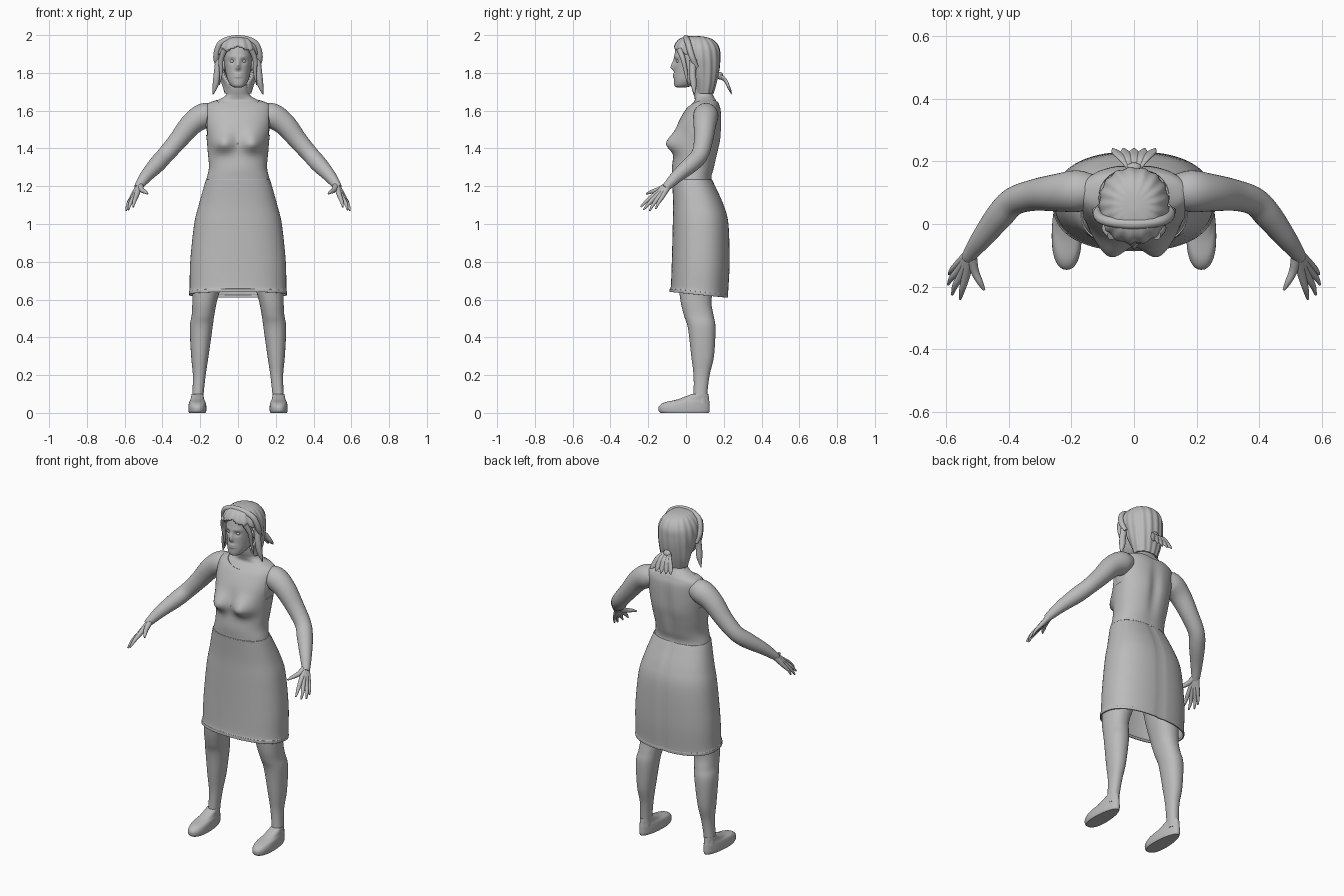
import bpy, bmesh, math
from mathutils import Vector

cube = bpy.data.objects.get("Cube")
if cube:
    bpy.data.objects.remove(cube)

grey = bpy.data.materials.new("plain_grey")
grey.use_nodes = True
COLOUR = (0.5, 0.5, 0.5, 1)
grey.diffuse_color = COLOUR
grey.node_tree.nodes["Principled BSDF"].inputs["Base Color"].default_value = COLOUR


def gauss(v, centre, width):
    return math.exp(-((v - centre) / width) ** 2)


def smooth_keys(keys, steps):
    """Catmull-Rom interpolation of every column of the keys."""
    out = []
    last = len(keys) - 1
    for i in range(last):
        p0, p1, p2, p3 = (keys[min(max(i + k, 0), last)] for k in (-1, 0, 1, 2))
        for s in range(steps):
            t = s / steps
            out.append([b + 0.5 * t * (c - a + t * (2*a - 5*b + 4*c - d + t * (3*(b - c) + d - a)))
                        for a, b, c, d in zip(p0, p1, p2, p3)])
    out.append(list(keys[-1]))
    return out


def select(ob):
    bpy.ops.object.select_all(action='DESELECT')
    ob.select_set(True)
    bpy.context.view_layer.objects.active = ob


def skin_rings(name, rings, capped=True, drop=None, thick=0):
    """Bridge closed rings of points into a smooth shaded object."""
    bm = bmesh.new()
    rows = [[bm.verts.new(p) for p in ring] for ring in rings]
    n = len(rows[0])
    for a, b in zip(rows, rows[1:]):
        for i in range(n):
            j = (i + 1) % n
            bm.faces.new((a[i], a[j], b[j], b[i]))
    if capped:
        bm.faces.new(rows[0])
        bm.faces.new(rows[-1])
    bmesh.ops.recalc_face_normals(bm, faces=bm.faces)
    if drop:
        doomed = [f for f in bm.faces if drop(f.calc_center_median())]
        bmesh.ops.delete(bm, geom=doomed, context='FACES')
    mesh = bpy.data.meshes.new(name)
    bm.to_mesh(mesh)
    bm.free()
    mesh.materials.append(grey)
    ob = bpy.data.objects.new(name, mesh)
    bpy.context.collection.objects.link(ob)
    select(ob)
    bpy.ops.object.shade_smooth_by_angle(angle=math.radians(50))
    if thick:
        mod = ob.modifiers.new("thickness", 'SOLIDIFY')
        mod.thickness = thick
        mod.offset = -1
    return ob


def loft(name, keys, steps=6, n=48, power=2.2, grow=0, warp=None, side=1, **kw):
    """Stack rounded sections; each key is z, centre x, half width, front y, back y."""
    rings = []
    for z, cx, hw, front, back in smooth_keys(keys, steps):
        ring = []
        for i in range(n):
            a = math.tau * i / n
            c, s = math.cos(a), math.sin(a)
            x = cx * side + (hw + grow) * math.copysign(abs(c) ** (2 / power), c)
            y = (front + back) / 2 + ((back - front) / 2 + grow) * math.copysign(abs(s) ** (2 / power), s)
            p = Vector((x, y, z))
            ring.append(warp(p, s) if warp else p)
        rings.append(ring)
    return skin_rings(name, rings, **kw)


def tube(name, keys, side=1, steps=5, n=16, flat=1.0):
    """Sweep a round section along keys of x, y, z, radius."""
    pts = smooth_keys(keys, steps)
    path = [Vector((p[0] * side, p[1], p[2])) for p in pts]
    rings = []
    for i, p in enumerate(path):
        d = (path[min(i + 1, len(path) - 1)] - path[max(i - 1, 0)]).normalized()
        u = d.cross(Vector((0, 1, 0))).normalized()
        v = d.cross(u)
        r = max(pts[i][3], 0.001)
        rings.append([p + r * (u * math.cos(math.tau * k / n) + v * flat * math.sin(math.tau * k / n))
                      for k in range(n)])
    return skin_rings(name, rings)


def ball(name, loc, scale):
    bpy.ops.mesh.primitive_uv_sphere_add(segments=32, ring_count=20, location=loc)
    ob = bpy.context.object
    ob.name = name
    ob.scale = scale
    ob.data.materials.append(grey)
    bpy.ops.object.shade_smooth_by_angle()
    return ob


def cut(ob, cutter):
    mod = ob.modifiers.new("cut", 'BOOLEAN')
    mod.operation = 'DIFFERENCE'
    mod.object = cutter
    select(ob)
    bpy.ops.object.modifier_apply(modifier=mod.name)
    bpy.data.objects.remove(cutter)


# Torso: bust in front, spine groove behind
def torso_warp(p, s):
    if s < 0:
        bust = gauss(abs(p.x), 0.078, 0.058) * gauss(p.z, 1.425, 0.062 if p.z > 1.425 else 0.045)
        p.y -= 0.056 * bust * min(1, -s * 1.6)
    else:
        p.y -= 0.016 * s * gauss(p.x, 0, 0.03) * gauss(p.z, 1.45, 0.14)
    return p


TORSO = [(1.17, 0, .172, -.062, .15), (1.24, 0, .160, -.066, .13), (1.30, 0, .148, -.068, .145),
         (1.38, 0, .154, -.058, .165), (1.45, 0, .160, -.052, .18), (1.53, 0, .170, -.037, .183),
         (1.60, 0, .172, .0, .18), (1.635, 0, .158, .03, .17), (1.655, 0, .11, .046, .16)]
NECK = [(1.68, 0, .066, .042, .145), (1.72, 0, .056, .03, .13), (1.80, 0, .054, .02, .12)]
loft("torso_and_neck", TORSO + NECK, n=72, warp=torso_warp)

# Bodice: a slightly larger torso with neckline and armholes cut away
bodice = loft("dress_bodice", TORSO + [(1.668, 0, .07, .05, .14)], n=72, grow=.006, warp=torso_warp)
cut(bodice, ball("neck_cutter", (0, .075, 1.69), (.125, .125, .085)))
for side in (1, -1):
    bpy.ops.mesh.primitive_cube_add(size=1, location=(side * .262, .08, 1.585))
    hole = bpy.context.object
    hole.scale = (.2, .5, .23)
    cut(bodice, hole)
select(bodice)
bpy.ops.object.shade_smooth_by_angle(angle=math.radians(50))


# Skirt: open shell whose hem drops toward the back
def skirt_warp(p, s):
    low = min(1, max(0, (0.85 - p.z) / 0.2))
    p.z -= 0.1 * low * (p.y - 0.07)
    if s > 0:
        p.y -= 0.006 * s * gauss(p.x, 0, 0.012)
    return p


SKIRT = [(1.235, 0, .169, -.074, .138), (1.20, 0, .18, -.072, .155), (1.10, 0, .208, -.068, .2),
         (1.0, 0, .232, -.07, .225), (.8, 0, .253, -.075, .231), (.66, 0, .256, -.08, .224),
         (.64, 0, .26, -.086, .224), (.625, 0, .26, -.087, .224)]
loft("skirt", SKIRT, n=80, power=2.35, warp=skirt_warp, capped=False, thick=.007)


# Head: nose, lips and eye sockets pushed from the face
def face_warp(p, s):
    if s < 0:
        nose = gauss(p.x, 0, .012) * gauss(p.z, 1.828, .013 if p.z < 1.828 else .035)
        lips = gauss(p.x, 0, .024) * (gauss(p.z, 1.793, .006) + gauss(p.z, 1.78, .006))
        eyes = gauss(abs(p.x), .03, .015) * gauss(p.z, 1.862, .013)
        brow = gauss(abs(p.x), .03, .025) * gauss(p.z, 1.885, .01)
        p.y += .009 * eyes - .019 * nose - .006 * lips - .003 * brow
    return p


HEAD = [(1.722, 0, .015, -.045, -.005), (1.732, 0, .036, -.06, .03), (1.76, 0, .054, -.064, .08),
        (1.80, 0, .065, -.063, .13), (1.85, 0, .072, -.062, .15), (1.9, 0, .074, -.06, .155),
        (1.95, 0, .066, -.045, .145), (1.98, 0, .04, -.005, .11)]
loft("head", HEAD, steps=9, n=120, warp=face_warp)


# Hair: cap with a face opening and shallow lock ridges
def lock_warp(p, s):
    a = math.atan2(p.y - .06, p.x)
    k = 1 + .022 * math.sin(17 * a + 9 * p.z)
    return Vector((p.x * k, .06 + (p.y - .06) * k, p.z))


HAIR = [(1.69, 0, .07, .05, .145), (1.75, 0, .088, .035, .162), (1.82, 0, .102, -.01, .176),
        (1.88, 0, .111, -.052, .18), (1.93, 0, .105, -.064, .176), (1.97, 0, .082, -.045, .15),
        (1.99, 0, .052, -.012, .105), (1.996, 0, .008, .035, .05)]
loft("hair_cap", HAIR, n=120, warp=lock_warp, thick=.028,
     drop=lambda c: c.y < .045 and c.z < 1.945 - .45 * abs(c.x))
band = [(.105, .055, 1.83, .012), (.115, .03, 1.89, .016), (.088, .01, 1.96, .016)]
tube("headband", band + [(0, 0, 1.983, .017)] + [(-x, y, z, r) for x, y, z, r in band[::-1]], steps=8)

# Ponytail fan and its tie
ball("ponytail_tie", (0, .18, 1.785), (.024, .016, .02))
for i in range(-2, 3):
    tube("ponytail_lock", [(i * .004, .165, 1.785, .012), (i * .016, .205, 1.765, .018),
                           (i * .028, .228, 1.72, .016), (i * .034, .242, 1.685 + .006 * abs(i), .002)], flat=.45)

FINGERS = {"index_finger": [(.536, -.165, 1.155, .013), (.548, -.208, 1.122, .010), (.555, -.24, 1.09, .004)],
           "middle_finger": [(.548, -.157, 1.147, .013), (.57, -.195, 1.11, .010), (.58, -.225, 1.075, .004)],
           "ring_finger": [(.556, -.143, 1.143, .013), (.582, -.172, 1.105, .009), (.593, -.193, 1.07, .004)],
           "little_finger": [(.56, -.125, 1.145, .012), (.582, -.147, 1.11, .008), (.59, -.16, 1.08, .004)],
           "thumb": [(.51, -.145, 1.182, .014), (.492, -.185, 1.17, .010), (.478, -.21, 1.16, .004)]}


# Shoe narrows toward the heel
def shoe_side(side):
    def warp(p, s):
        p.x = side * .215 + (p.x - side * .215) * (.86 - .16 * s)
        return p
    return warp


for side, label in ((1, "left"), (-1, "right")):
    # Arm and hand
    tube(label + "_arm", [(.11, .105, 1.58, .045), (.175, .105, 1.575, .066), (.245, .1, 1.53, .06),
                          (.32, .092, 1.44, .05), (.385, .072, 1.365, .045), (.43, .025, 1.315, .044),
                          (.485, -.045, 1.255, .034), (.522, -.095, 1.205, .024), (.53, -.11, 1.19, .02)],
         side, n=32, steps=6)
    for finger, keys in FINGERS.items():
        tube(f"{label}_{finger}", [(.52, -.09, 1.208, .018)] + keys, side)

    # Leg and slip-on shoe
    loft(label + "_leg", [(.05, .215, .032, .035, .115), (.1, .212, .03, .04, .113), (.2, .205, .034, .04, .125),
                          (.3, .202, .046, .028, .148), (.45, .195, .06, .01, .156), (.52, .185, .06, -.012, .145),
                          (.6, .175, .066, -.03, .135), (.75, .15, .085, -.045, .16), (.95, .12, .1, -.04, .17)],
         side=side, n=36)
    loft(label + "_shoe", [(0, .215, .05, -.135, .12), (.012, .215, .054, -.145, .125), (.035, .215, .054, -.143, .125),
                           (.055, .215, .05, -.115, .124), (.07, .215, .042, -.05, .122), (.09, .215, .037, .005, .12),
                           (.1, .215, .034, .03, .118)], side=side, n=40, warp=shoe_side(side))

    # Ear, eye and loose locks beside the face
    ball(label + "_ear", (side * .075, .05, 1.845), (.012, .022, .032))
    ball(label + "_eye", (side * .03, -.04, 1.862), (.013, .013, .01))
    tube(label + "_side_lock", [(.1, .04, 1.87, .02), (.11, .035, 1.80, .018), (.118, .04, 1.74, .016),
                                (.132, .045, 1.685, .002)], side)
    tube(label + "_front_lock", [(.07, -.035, 1.925, .016), (.09, -.015, 1.87, .013), (.09, .0, 1.80, .009),
                                 (.098, .01, 1.735, .002)], side)
